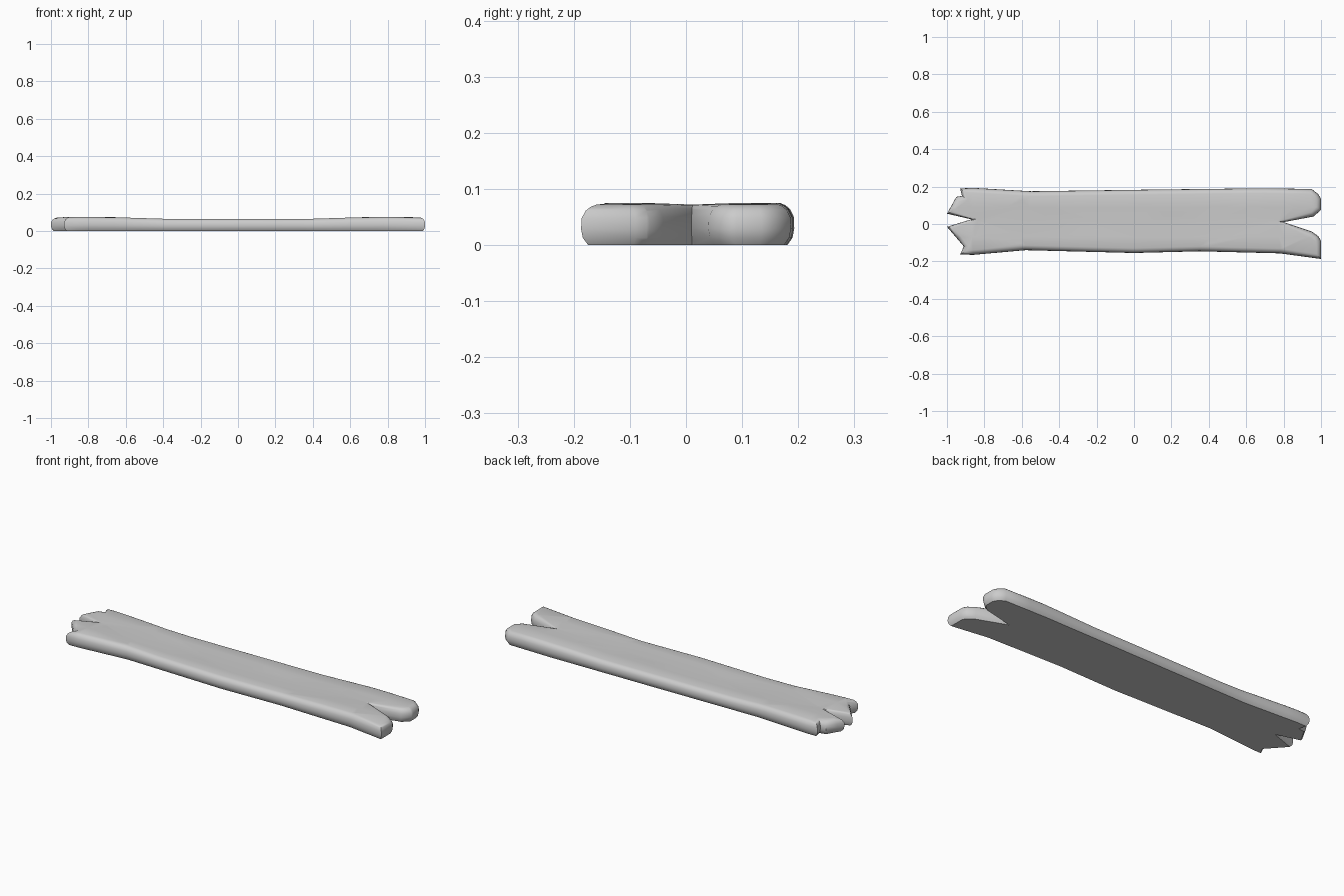
import bpy, bmesh
from mathutils import Vector

if "Cube" in bpy.data.objects:
    bpy.data.objects.remove(bpy.data.objects["Cube"])

# Plan outline, clockwise from the left notch (forked at both ends)
OUTLINE = [(-.87, .025), (-1, .055), (-.95, .145), (-.92, .15), (-.93, .19), (-.86, .193),
           (-.55, .175), (.1, .184), (.7, .191), (.95, .187), (.985, .16), (1, .135), (1, .075),
           (.96, .04), (.8, .01), (.95, -.04), (.985, -.065), (1, -.09), (1, -.187),
           (.78, -.157), (.35, -.146), (0, -.155), (-.58, -.14), (-.86, -.165),
           (-.93, -.163), (-.91, -.12), (-1, -.015)]
# Rounded rim: (height fraction, inset)
RIM = [(0, .012), (.18, .003), (.4, 0), (.68, .001), (.86, .008), (.95, .016), (1, .026)]


def inset(points, d):
    n, out = len(points), []
    for i, p in enumerate(points):
        a, b, c = Vector(points[i - 1]), Vector(p), Vector(points[(i + 1) % n])
        u, v = (b - a).normalized(), (c - b).normalized()
        n1, n2 = Vector((u.y, -u.x)), Vector((v.y, -v.x))
        m = (n1 + n2).normalized()
        out.append(b + m * d * min(1.4, 1 / max(.3, m.dot(n1))))
    return out


def height(x):
    t = min(1, max(0, (abs(x) - .35) / .4))
    return .065 + .010 * t * t * (3 - 2 * t) - .004 * max(0, (abs(x) - .9) / .1)


# Stack the rim loops and cap them
bm = bmesh.new()
loops = [[bm.verts.new((p.x, p.y, z)) for p in inset(OUTLINE, d)] for z, d in RIM]
n = len(OUTLINE)
for lo, hi in zip(loops, loops[1:]):
    for i in range(n):
        j = (i + 1) % n
        bm.faces.new((lo[i], lo[j], hi[j], hi[i]))
bm.faces.new(loops[0])
bm.faces.new(loops[-1])
bmesh.ops.triangulate(bm, faces=[f for f in bm.faces if len(f.verts) > 4])

# Slice along the length, then shape the thickness and shallow top channel
cuts = [((x / 10, 0, 0), (1, 0, 0)) for x in range(-8, 9, 2)]
cuts += [((0, y, 0), (0, 1, 0)) for y in (-.07, .013, .09)]
for co, no in cuts:
    bmesh.ops.bisect_plane(bm, geom=bm.verts[:] + bm.edges[:] + bm.faces[:],
                           dist=1e-5, plane_co=co, plane_no=no)
for v in bm.verts:
    dip = .003 * max(0, 1 - abs(v.co.y - .013) / .07) if v.co.z > .99 else 0
    v.co.z = v.co.z * height(v.co.x) - dip
bmesh.ops.recalc_face_normals(bm, faces=bm.faces)

mesh = bpy.data.meshes.new("split_plank")
bm.to_mesh(mesh)
bm.free()
plank = bpy.data.objects.new("split_plank", mesh)
bpy.context.collection.objects.link(plank)
bpy.context.view_layer.objects.active = plank
plank.select_set(True)
bpy.ops.object.shade_smooth_by_angle(angle=.87)
